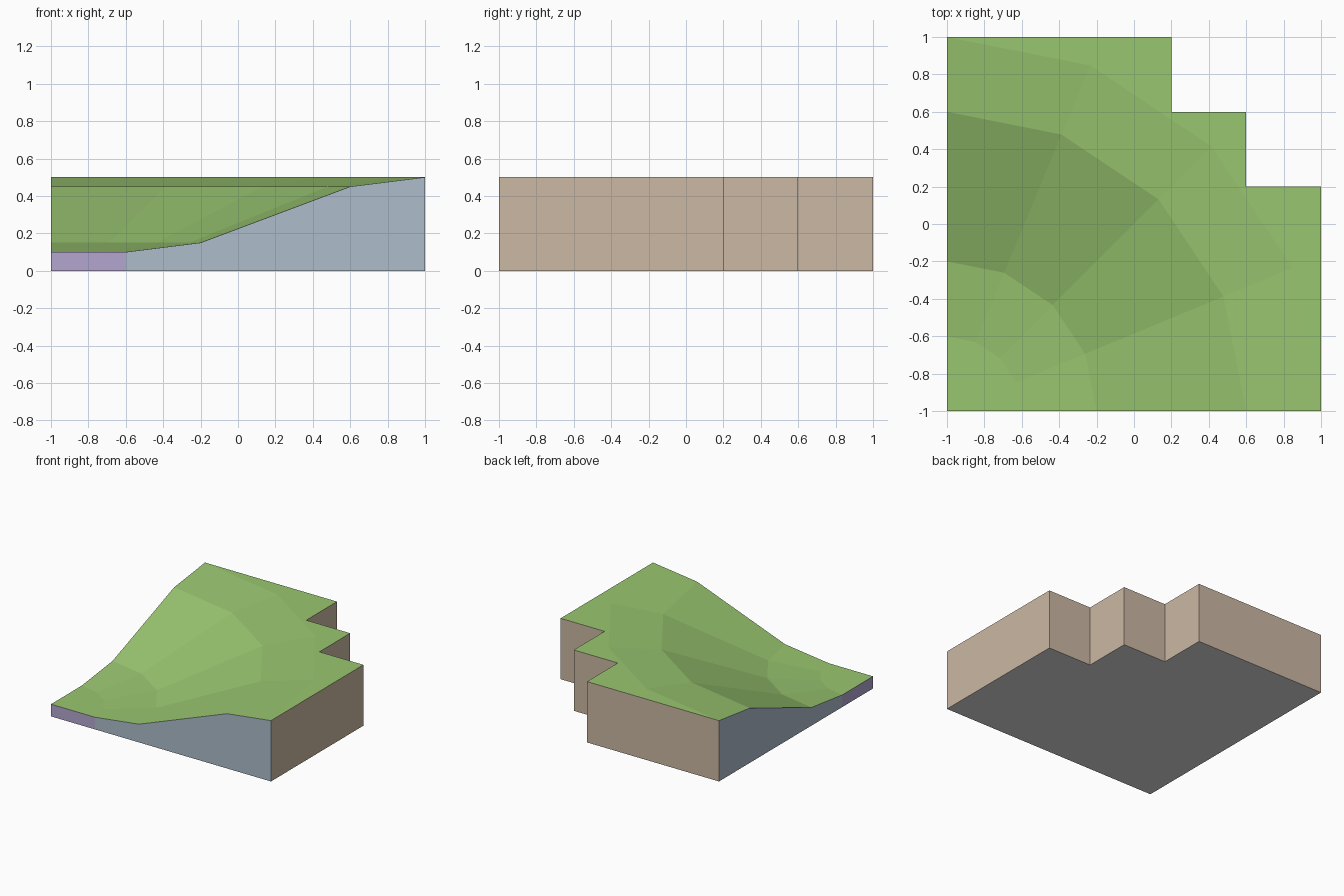
import bpy
import bmesh
from math import cos, sin, radians, hypot
from mathutils import Vector

old = bpy.data.objects.get("Cube")
if old:
    bpy.data.objects.remove(old, do_unlink=True)


def make_material(name, srgb):
    linear = [((c / 255 + 0.055) / 1.055) ** 2.4 for c in srgb]
    mat = bpy.data.materials.new(name)
    mat.use_nodes = True
    mat.diffuse_color = (*linear, 1)
    bsdf = mat.node_tree.nodes["Principled BSDF"]
    bsdf.inputs["Base Color"].default_value = (*linear, 1)
    bsdf.inputs["Roughness"].default_value = 1
    return mat


GRASS, SLATE, PURPLE, TAN, GREY = range(5)
materials = [
    make_material("grass green", (153, 198, 112)),
    make_material("slate blue", (173, 189, 203)),
    make_material("pale purple", (179, 166, 207)),
    make_material("cliff tan", (204, 184, 164)),
    make_material("underside grey", (222, 222, 222)),
]

# Slope profile (radius, height), swept a quarter turn about the low corner
profile = [(0.4, 0.1), (0.8, 0.15), (1.6, 0.45), (2.0, 0.5)]
steps = 4
centre = Vector((-1, -1, 0))

bm = bmesh.new()
low_corner = bm.verts.new(centre + Vector((0, 0, profile[0][1])))
rings = []
for r, z in profile:
    angles = [radians(90 * i / steps) for i in range(steps + 1)]
    rings.append([bm.verts.new(centre + Vector((r * cos(a), r * sin(a), z)))
                  for a in angles])

# Flat low corner and faceted slope
for i in range(steps):
    bm.faces.new((low_corner, rings[0][i], rings[0][i + 1]))
    for inner, outer in zip(rings, rings[1:]):
        bm.faces.new((inner[i], outer[i], outer[i + 1], inner[i + 1]))

# Flat upper ledge with its stepped back corner
stair = [(1, 0.2), (0.6, 0.2), (0.6, 0.6), (0.2, 0.6), (0.2, 1)]
ledge_edge = [bm.verts.new((x, y, profile[-1][1])) for x, y in stair]
bm.faces.new([rings[-1][0]] + ledge_edge + rings[-1][:0:-1])

# Side walls dropped from the outline to the ground
outline = [e for e in bm.edges if e.is_boundary]
dropped = bmesh.ops.extrude_edge_only(bm, edges=outline)["geom"]
for v in dropped:
    if isinstance(v, bmesh.types.BMVert):
        v.co.z = 0
for f in dropped:
    if isinstance(f, bmesh.types.BMFace):
        mid = f.calc_center_median()
        if min(mid.x, mid.y) > -0.99:
            f.material_index = TAN
        elif hypot(mid.x + 1, mid.y + 1) < profile[0][0]:
            f.material_index = PURPLE
        else:
            f.material_index = SLATE

# Underside
rim = [e for e in bm.edges if e.is_boundary]
for f in bmesh.ops.contextual_create(bm, geom=rim)["faces"]:
    f.material_index = GREY
bmesh.ops.recalc_face_normals(bm, faces=bm.faces)

mesh = bpy.data.meshes.new("hillside_block")
bm.to_mesh(mesh)
bm.free()
for mat in materials:
    mesh.materials.append(mat)
block = bpy.data.objects.new("hillside_block", mesh)
bpy.context.collection.objects.link(block)
